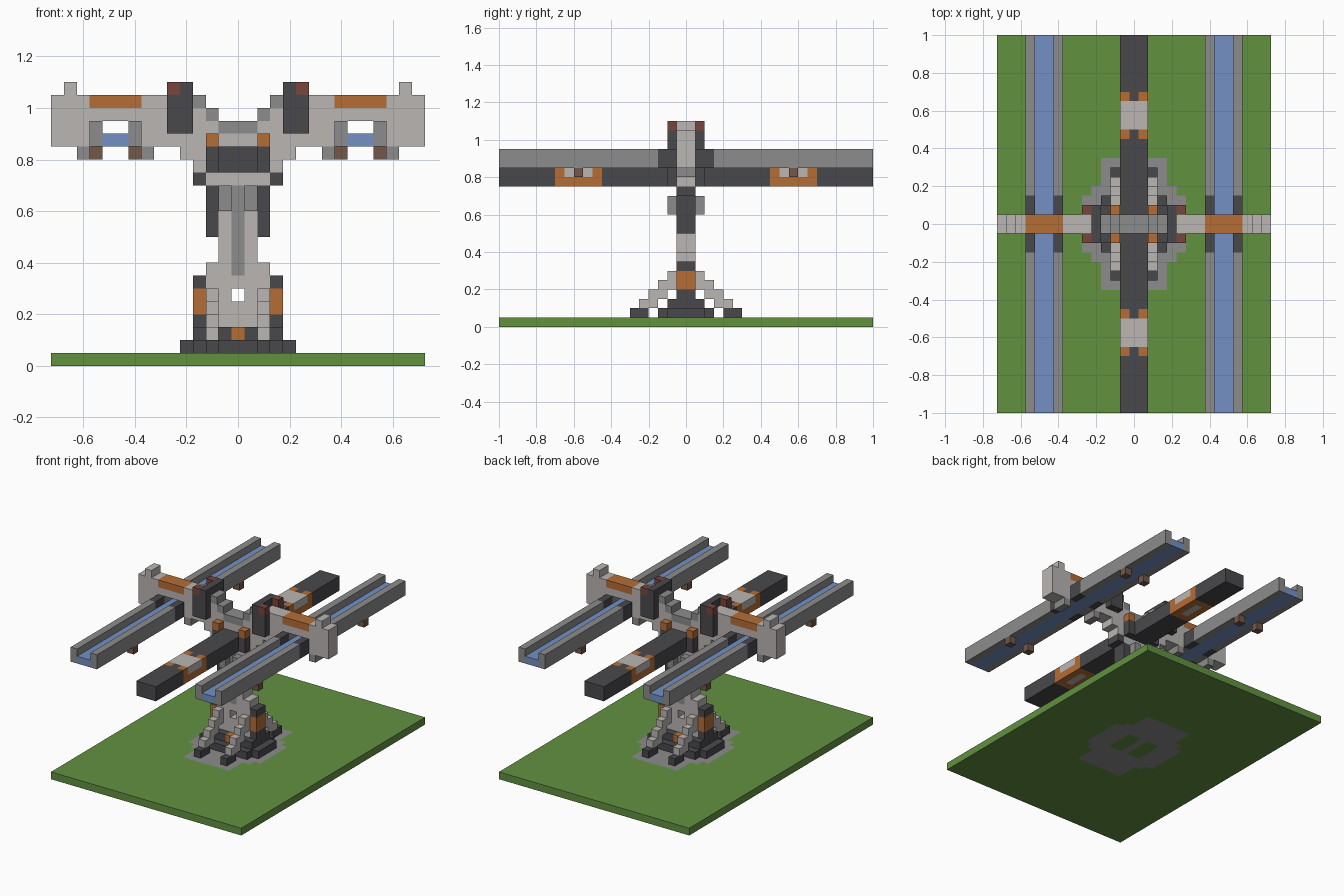
import bpy, bmesh

cube = bpy.data.objects.get("Cube")
if cube:
    bpy.data.objects.remove(cube, do_unlink=True)

UNIT = 0.05
COLOURS = {
    "green": "#629140", "light grey": "#BAB6B3", "mid grey": "#8C8C8C",
    "charcoal": "#49484C", "orange": "#B56D35", "blue": "#7391C4",
    "brown": "#73584A", "rust": "#78463C",
}


def linear(code):
    vals = [int(code[i:i + 2], 16) / 255 for i in (1, 3, 5)]
    return [v / 12.92 if v < 0.04 else ((v + 0.055) / 1.055) ** 2.4 for v in vals] + [1.0]


materials = {}
for colour, code in COLOURS.items():
    mat = bpy.data.materials.new(colour)
    mat.use_nodes = True
    mat.diffuse_color = linear(code)
    bsdf = mat.node_tree.nodes["Principled BSDF"]
    bsdf.inputs["Base Color"].default_value = linear(code)
    bsdf.inputs["Roughness"].default_value = 0.9
    materials[colour] = mat

# Block grid: every box is mirrored left-right and front-back
cells = {}


def box(part, colour, x, y, z):
    """Fill inclusive ranges of blocks, counted outward from the centre and up."""
    for i in range(x[0], x[1] + 1):
        for j in range(y[0], y[1] + 1):
            for k in range(z[0], z[1] + 1):
                for cell in ((i, j, k), (-i, j, k), (i, -1 - j, k), (-i, -1 - j, k)):
                    if colour:
                        cells[cell] = (part, colour)
                    else:
                        cells.pop(cell, None)


CORE = (0, 0)

# Ground slab with paved patch
box("ground", "green", (0, 14), (0, 19), (0, 0))
for x, y in (((0, 3), (0, 6)), ((4, 4), (0, 3)), ((5, 5), (0, 2))):
    box("ground", "mid grey", x, y, (0, 0))
box("ground", "green", (1, 2), (0, 1), (0, 0))

# Footing
box("footing", "charcoal", (0, 3), (0, 2), (1, 1))
box("footing", "charcoal", (4, 4), (0, 1), (1, 1))
box("footing", "charcoal", (1, 3), (0, 1), (2, 2))
box("footing", "orange", (0, 0), (0, 1), (2, 2))

# Trunk with window and recessed seam
box("trunk", "light grey", (0, 2), CORE, (2, 7))
box("trunk", "light grey", (0, 1), CORE, (8, 13))
box("trunk", "mid grey", (0, 0), CORE, (7, 13))
box("trunk", None, (0, 0), CORE, (5, 5))

# Stepped legs and feet
for k in range(1, 5):
    box("stepped_legs", "light grey", (2, 2), (k, k), (5 - k, 6 - k))
box("feet", "charcoal", (2, 2), (4, 5), (1, 1))

# Side pillars with orange bands
box("side_pillars", "charcoal", (3, 3), CORE, (2, 6))
box("side_pillars", "orange", (3, 3), CORE, (4, 5))

# Upper trunk cladding, braces and collar
box("trunk_cladding", "charcoal", (2, 2), CORE, (10, 13))
box("trunk_braces", "mid grey", (1, 1), (1, 1), (12, 13))
box("collar", "light grey", (0, 2), CORE, (14, 14))
box("collar", "charcoal", (3, 3), CORE, (14, 14))

# Cradle arch around the central rail
box("arch", "light grey", (0, 3), CORE, (17, 17))
box("arch", "light grey", (3, 3), CORE, (15, 19))
box("arch", "light grey", (4, 4), CORE, (16, 17))
box("arch", "light grey", (2, 2), CORE, (18, 18))
box("arch", "mid grey", (0, 1), CORE, (18, 18))
box("arch", "mid grey", (2, 2), CORE, (19, 19))
box("arch", "mid grey", (3, 3), CORE, (20, 20))

# Central rail with clamps
box("rail", "charcoal", (0, 1), (0, 19), (15, 16))
box("rail", "orange", (0, 1), (9, 13), (15, 16))
box("rail", "light grey", (0, 1), (10, 12), (16, 16))
box("rail", "light grey", (0, 0), (10, 12), (15, 15))
for y in (9, 13):
    box("rail", "charcoal", (0, 0), (y, y), (16, 16))
box("rail_holders", "charcoal", (2, 2), (0, 1), (15, 16))
box("rail_lamps", "orange", (2, 2), (1, 1), (17, 17))

# Cross beam arms
box("cross_beam", "light grey", (5, 14), CORE, (17, 20))
box("cross_beam", "light grey", (13, 13), CORE, (21, 21))
box("cross_beam", "orange", (8, 11), CORE, (20, 20))
for x in (7, 12):
    box("cross_beam", "mid grey", (x, x), CORE, (16, 16))

# Towers on the beam
box("towers", "charcoal", (4, 5), (1, 1), (18, 21))
box("towers", "charcoal", (4, 4), CORE, (18, 21))
box("towers", "rust", (5, 5), (1, 1), (21, 21))

# Water channels passing through the beam
box("channel_water", "blue", (9, 10), (0, 19), (17, 17))
box("channel_water", None, (9, 10), (0, 19), (18, 18))
for x in (8, 11):
    box("channel_walls", "mid grey", (x, x), (0, 19), (17, 18))
    box("channel_walls", "charcoal", (x, x), (1, 2), (17, 18))
    box("channel_brackets", "brown", (x, x), (11, 11), (16, 16))


def exposed_quads(cell):
    """Yield the corners of each block side that has no neighbour."""
    for axis in range(3):
        for side in (0, 1):
            near = list(cell)
            near[axis] += 2 * side - 1
            if tuple(near) in cells:
                continue
            u, v = (axis + 1) % 3, (axis + 2) % 3
            loop = []
            for du, dv in ((0, 0), (1, 0), (1, 1), (0, 1)):
                p = list(cell)
                p[axis] += side
                p[u] += du
                p[v] += dv
                loop.append(((p[0] - 0.5) * UNIT, p[1] * UNIT, p[2] * UNIT))
            yield loop if side else loop[::-1]


# Build one object per part from the outer block faces
for part in sorted({p for p, c in cells.values()}):
    names = sorted({c for p, c in cells.values() if p == part})
    mesh = bpy.data.meshes.new(part)
    for colour in names:
        mesh.materials.append(materials[colour])
    bm = bmesh.new()
    for cell, (owner, colour) in cells.items():
        if owner == part:
            for quad in exposed_quads(cell):
                face = bm.faces.new([bm.verts.new(co) for co in quad])
                face.material_index = names.index(colour)
    bmesh.ops.remove_doubles(bm, verts=bm.verts, dist=0.001)
    bmesh.ops.dissolve_limit(bm, angle_limit=0.01, verts=bm.verts,
                             edges=bm.edges, delimit={"MATERIAL"})
    bm.to_mesh(mesh)
    bm.free()
    bpy.context.collection.objects.link(bpy.data.objects.new(part, mesh))
